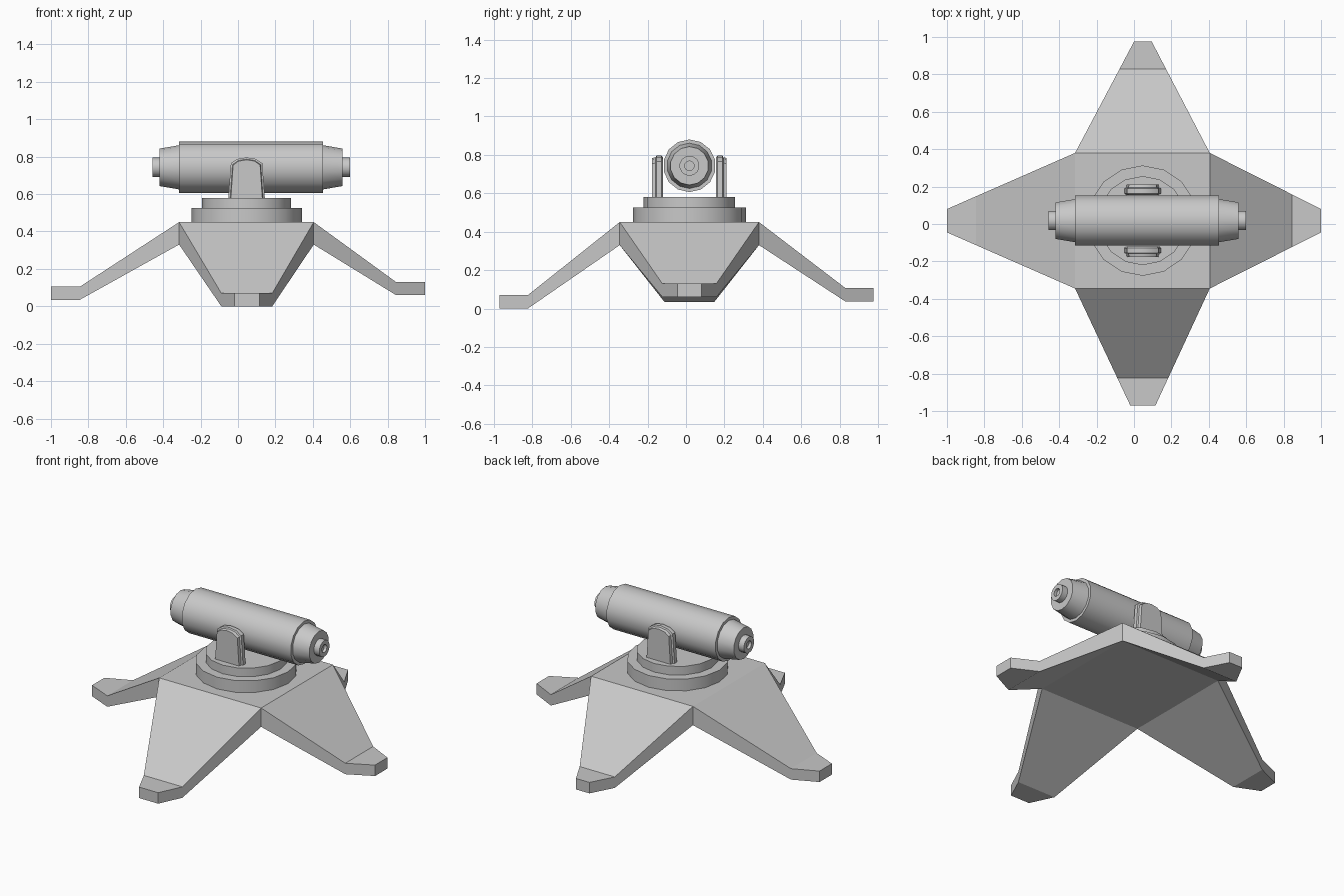
import bpy, bmesh
from math import cos, sin, pi, radians
from mathutils import Matrix, Vector

cube = bpy.data.objects.get("Cube")
if cube:
    bpy.data.objects.remove(cube, do_unlink=True)

grey = bpy.data.materials.new("light grey metal")
grey.use_nodes = True
colour = (0.58, 0.58, 0.58, 1)
grey.diffuse_color = colour
grey.node_tree.nodes["Principled BSDF"].inputs["Base Color"].default_value = colour

CX, CY = 0.046, 0.018      # turntable axis


def finish(name, bm, smooth=None):
    bmesh.ops.remove_doubles(bm, verts=bm.verts, dist=0.0005)
    bmesh.ops.recalc_face_normals(bm, faces=bm.faces)
    mesh = bpy.data.meshes.new(name)
    bm.to_mesh(mesh)
    bm.free()
    mesh.materials.append(grey)
    obj = bpy.data.objects.new(name, mesh)
    bpy.context.collection.objects.link(obj)
    if smooth:
        bpy.ops.object.select_all(action='DESELECT')
        obj.select_set(True)
        bpy.context.view_layer.objects.active = obj
        bpy.ops.object.shade_smooth_by_angle(angle=radians(smooth))
    return obj


def loft(bm, rings, caps=True):
    """Join equal-sized rings of points with quads."""
    rows = [[bm.verts.new(p) for p in ring] for ring in rings]
    n = len(rows[0])
    for a, b in zip(rows, rows[1:]):
        for i in range(n):
            j = (i + 1) % n
            bm.faces.new((a[i], a[j], b[j], b[i]))
    if caps:
        bm.faces.new(rows[0])
        bm.faces.new(rows[-1])


def lathe(name, profile, sides, matrix, smooth):
    """Revolve (height, radius) pairs about local z."""
    bm = bmesh.new()
    loft(bm, [[(r * cos(2 * pi * i / sides), r * sin(2 * pi * i / sides), h)
               for i in range(sides)] for h, r in profile])
    bm.transform(matrix)
    return finish(name, bm, smooth)


# Base: square hub with four bent, tapering legs in one shell
X0, X1, Y0, Y1 = -0.315, 0.405, -0.345, 0.38
HUB_TOP, HUB_LOW, FOOT = 0.45, 0.33, 0.07
bm = bmesh.new()
for z in (HUB_TOP, HUB_LOW):
    bm.faces.new([bm.verts.new(p) for p in
                  ((X0, Y0, z), (X1, Y0, z), (X1, Y1, z), (X0, Y1, z))])


def leg(hub_a, hub_b, tip_a, tip_b, bend, floor):
    """Leg from a hub edge to a toe; bend is the knee's fraction along it."""
    ha, hb, ta, tb = (Vector(p) for p in (hub_a, hub_b, tip_a, tip_b))
    rings = []
    for t, top, low in ((0, HUB_TOP, HUB_LOW), (bend, floor + FOOT, floor),
                        (1, floor + FOOT, floor)):
        a, b = ha.lerp(ta, t), hb.lerp(tb, t)
        rings.append([(a.x, a.y, top), (b.x, b.y, top),
                      (b.x, b.y, low), (a.x, a.y, low)])
    loft(bm, rings, caps=False)
    bm.faces.new([bm.verts.new(p) for p in rings[-1]])


leg((X0, Y0), (X0, Y1), (-1, -0.045), (-1, 0.08), 0.774, 0.035)
leg((X1, Y0), (X1, Y1), (1, -0.045), (1, 0.08), 0.739, 0.06)
leg((X0, Y0), (X1, Y0), (-0.02, -0.97), (0.115, -0.97), 0.765, 0)
leg((X0, Y1), (X1, Y1), (0, 0.975), (0.095, 0.975), 0.755, 0.037)
finish("base_with_legs", bm)

# Stepped turntable
at_axis = Matrix.Translation((CX, CY, 0))
lathe("turntable_lower", [(0.45, 0.295), (0.525, 0.295)], 16, at_axis, 35)
lathe("turntable_upper", [(0.525, 0.238), (0.58, 0.238)], 16, at_axis, 35)

# Barrel: symmetric body with tapered ends and hollow nozzles
half = [(0.385, 0.137), (0.385, 0.118), (0.49, 0.1), (0.49, 0.052),
        (0.528, 0.052), (0.528, 0.025), (0.51, 0.025)]
profile = [(-h, r) for h, r in reversed(half)] + half
lathe("barrel", profile, 14,
      Matrix.Translation((0.07, CY, 0.743)) @ Matrix.Rotation(pi / 2, 4, 'Y'), 35)

# Side brackets: arched plates with a chamfered outer face
outline = [(-0.098, 0.575), (0.098, 0.575), (0.084, 0.765), (0.05, 0.788),
           (0, 0.796), (-0.05, 0.788), (-0.084, 0.765)]
layers = [(0.138, 0.9), (0.146, 1), (0.172, 1), (0.176, 0.9), (0.194, 0.86)]
for name, side in (("front_bracket", -1), ("back_bracket", 1)):
    bm = bmesh.new()
    loft(bm, [[(CX + x * s, CY + side * d, 0.575 + (z - 0.575) * (0.6 + 0.4 * s))
               for x, z in outline] for d, s in layers])
    finish(name, bm, 30)
